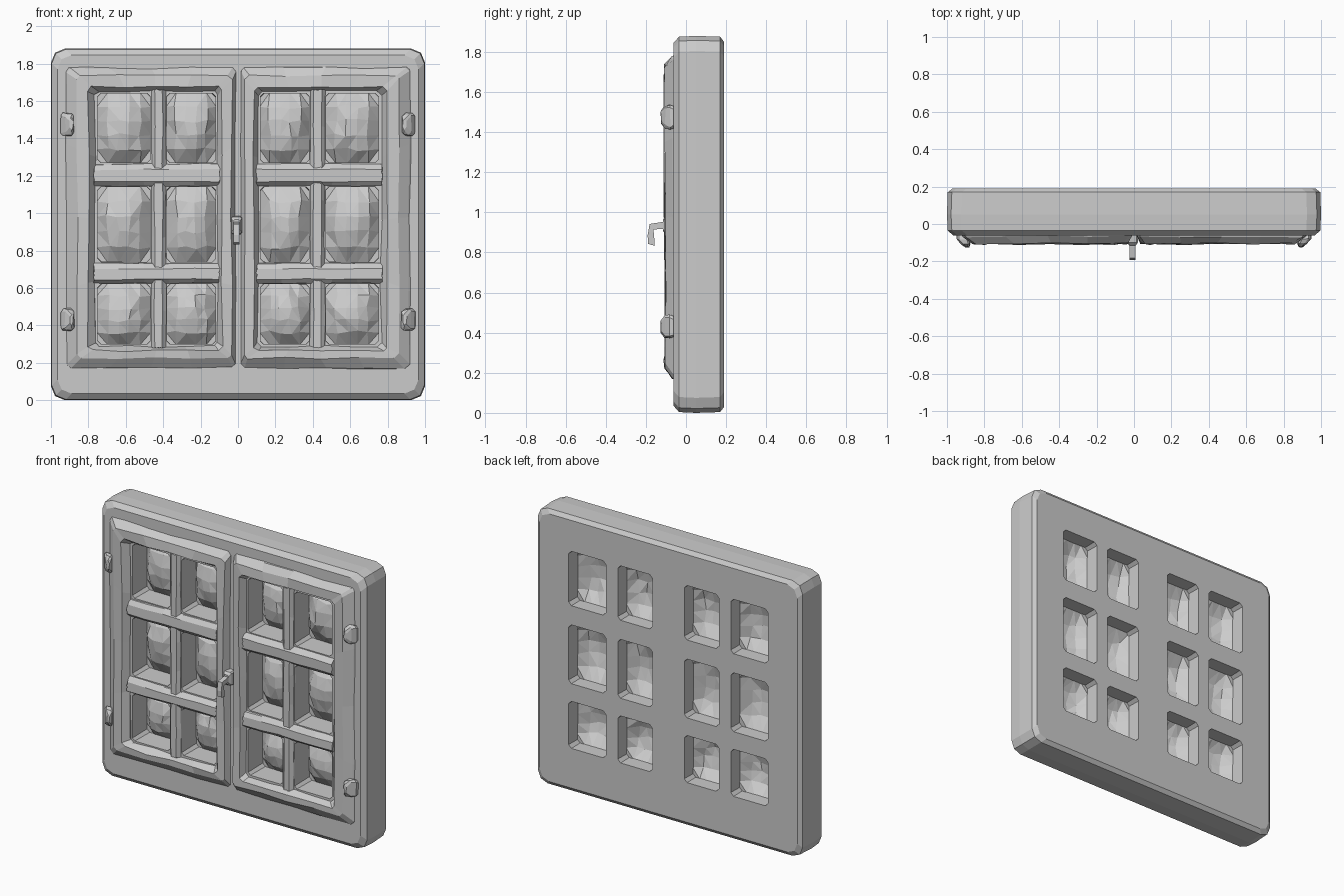
import bpy, bmesh, math, random
from mathutils import Vector

if "Cube" in bpy.data.objects:
    bpy.data.objects.remove(bpy.data.objects["Cube"])

random.seed(4)


def rect(x0, x1, z0, z1, y, r=0.0, n=1, k=1):
    """Rounded rectangle loop in the XZ plane; n pieces per side, k pieces per corner."""
    corners = [(x1, z1, 0), (x0, z1, 90), (x0, z0, 180), (x1, z0, 270)]
    arcs = []
    for cx, cz, a in corners:
        ox = cx - r if cx == x1 else cx + r
        oz = cz - r if cz == z1 else cz + r
        if r == 0:
            arcs.append([Vector((cx, y, cz))])
            continue
        arcs.append([Vector((ox + r * math.cos(math.radians(a + 90 * i / k)), y,
                             oz + r * math.sin(math.radians(a + 90 * i / k)))) for i in range(k + 1)])
    pts = []
    for i in range(4):
        pts += arcs[i]
        a, b = arcs[i][-1], arcs[(i + 1) % 4][0]
        pts += [a.lerp(b, j / n) for j in range(1, n)]
    return pts


def add_loft(bm, loops, caps=True, jitter=0.0):
    """Bridge equal-length loops, with optional hand-carved irregularity."""
    rows = []
    for lp in loops:
        rows.append([bm.verts.new(Vector(p) + Vector([random.uniform(-jitter, jitter) for _ in range(3)]))
                     for p in lp])
    m = len(rows[0])
    for a, b in zip(rows, rows[1:]):
        for i in range(m):
            bm.faces.new((a[i], a[(i + 1) % m], b[(i + 1) % m], b[i]))
    if caps:
        bm.faces.new(rows[0])
        bm.faces.new(rows[-1])


def finish(bm, name):
    bmesh.ops.recalc_face_normals(bm, faces=bm.faces[:])
    me = bpy.data.meshes.new(name)
    bm.to_mesh(me)
    bm.free()
    ob = bpy.data.objects.new(name, me)
    bpy.context.collection.objects.link(ob)
    return ob


COLS = [(0.12, 0.38), (0.47, 0.75)]
ROWS = [(0.30, 0.62), (0.74, 1.14), (1.27, 1.64)]
SIDES = [(-1, "left"), (1, "right")]


def span(s, a, b):
    return (a, b) if s > 0 else (-b, -a)


# Outer frame slab with softened edges
bm = bmesh.new()
add_loft(bm, [rect(-1 + i, 1 - i, i, 1.88 - i, y, 0.075, 5, 2)
              for i, y in [(0.03, 0.19), (0.004, 0.17), (0, 0.05), (0.004, -0.035), (0.035, -0.062)]])
frame = finish(bm, "window_frame")

# Twelve pane openings cut through the slab
bm = bmesh.new()
for s, _ in SIDES:
    for c in COLS:
        for z0, z1 in ROWS:
            x0, x1 = span(s, *c)
            add_loft(bm, [rect(x0, x1, z0, z1, -0.3, 0.012), rect(x0, x1, z0, z1, 0.4, 0.025)])
cutter = finish(bm, "opening_cutter")
cutter.hide_render = True
mod = frame.modifiers.new("openings", "BOOLEAN")
mod.operation = "DIFFERENCE"
mod.solver = "EXACT"
mod.object = cutter
bpy.context.view_layer.objects.active = frame
bpy.ops.object.modifier_apply(modifier=mod.name)
bpy.data.objects.remove(cutter)

for s, side in SIDES:
    # Raised sash moulding around each half
    bm = bmesh.new()
    prof = [(0.008, 0.935, 0.165, 1.785, -0.045), (0.014, 0.915, 0.175, 1.775, -0.066),
            (0.035, 0.86, 0.225, 1.735, -0.104), (0.085, 0.80, 0.265, 1.675, -0.107),
            (0.108, 0.765, 0.288, 1.652, -0.066), (0.112, 0.76, 0.292, 1.648, -0.03)]
    add_loft(bm, [rect(*span(s, a, b), z0, z1, y, 0.02, 4) for a, b, z0, z1, y in prof],
             caps=False, jitter=0.006)
    finish(bm, side + "_sash")

    # Glazing bars: one upright and two rails, chamfered toward the front
    bm = bmesh.new()
    add_loft(bm, [rect(*span(s, 0.382 + i, 0.468 - i), 0.28, 1.66, y, 0, 7)
                  for i, y in [(0, -0.05), (0.005, -0.066), (0.022, -0.085)]], jitter=0.004)
    for z0, z1 in [(0.622, 0.738), (1.142, 1.268)]:
        add_loft(bm, [rect(*span(s, 0.10, 0.77), z0 + i, z1 - i * 1.4, y, 0, 5)
                      for i, y in [(0, -0.05), (0.005, -0.07), (0.025, -0.093)]], jitter=0.004)
    finish(bm, side + "_glazing_bars")

    # Bulging faceted panes, convex in front and hollow behind
    bm = bmesh.new()
    N = 5
    for c in COLS:
        for z0, z1 in ROWS:
            x0, x1 = span(s, *c)
            g = []
            for i in range(N + 1):
                for j in range(N + 1):
                    u, v = i / N, j / N
                    edge = i in (0, N) or j in (0, N)
                    b = (math.sin(math.pi * u) * math.sin(math.pi * v)) ** 0.6
                    q = 0 if edge else 0.011
                    g.append(bm.verts.new((x0 - 0.004 + (x1 - x0 + 0.008) * u + random.uniform(-q, q),
                                           0.095 - 0.085 * b + random.uniform(-q, q) * 0.5,
                                           z0 - 0.004 + (z1 - z0 + 0.008) * v + random.uniform(-q, q))))
            for i in range(N):
                for j in range(N):
                    k = i * (N + 1) + j
                    bm.faces.new((g[k], g[k + N + 1], g[k + N + 2], g[k + 1]))
    bmesh.ops.triangulate(bm, faces=bm.faces[:])
    finish(bm, side + "_panes")

    # Two small hinge knuckles on the outer stile
    for z, pos in [(0.43, "lower"), (1.475, "upper")]:
        bm = bmesh.new()
        add_loft(bm, [rect(*span(s, a, b), z - h, z + h, y, 0.012)
                      for a, b, h, y in [(0.91, 0.95, 0.045, -0.045), (0.885, 0.945, 0.06, -0.08),
                                         (0.875, 0.925, 0.055, -0.105), (0.88, 0.90, 0.03, -0.123)]],
                 jitter=0.004)
        finish(bm, f"{side}_{pos}_hinge")

# Bent latch handle in the middle
bm = bmesh.new()
path = [(-0.05, 0.935, 0, 1), (-0.12, 0.935, 0, 1), (-0.172, 0.928, -0.7, 1),
        (-0.175, 0.88, -1, 0.25), (-0.172, 0.838, -1, 0.3)]
loops = []
for y, z, ny, nz in path:
    n = Vector((0, ny, nz)).normalized() * 0.017
    w = Vector((0.016, 0, 0))
    p = Vector((-0.008, y, z))
    loops.append([p + n - w, p + n + w, p - n + w, p - n - w])
add_loft(bm, loops)
finish(bm, "latch_handle")

# Latch back plate
bm = bmesh.new()
add_loft(bm, [rect(-0.008 - w, -0.008 + w, 0.935 - h, 0.935 + h, y, 0.008)
              for w, h, y in [(0.03, 0.05, -0.05), (0.028, 0.045, -0.1), (0.018, 0.03, -0.115)]])
finish(bm, "latch_plate")
